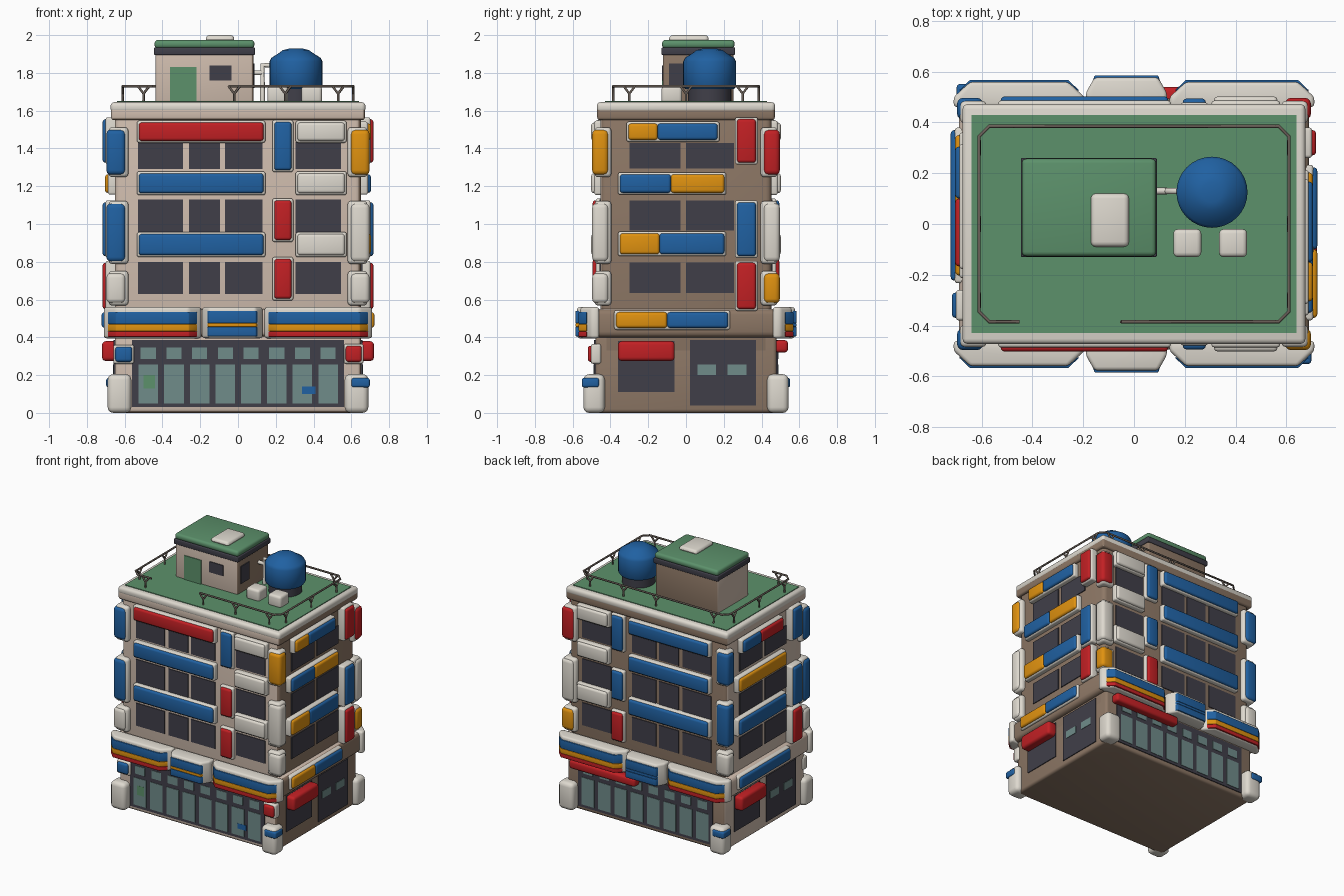
import bpy, bmesh, math
from mathutils import Matrix

if "Cube" in bpy.data.objects:
    bpy.data.objects.remove(bpy.data.objects["Cube"])


def mat(name, *rgb):
    m = bpy.data.materials.new(name)
    lin = [((c / 255 + 0.055) / 1.055) ** 2.4 for c in rgb]
    m.diffuse_color = (*lin, 1)
    m.use_nodes = True
    m.node_tree.nodes["Principled BSDF"].inputs["Base Color"].default_value = m.diffuse_color
    return m


WALL = mat("beige_wall", 208, 189, 174)
BROWN = mat("brown_wall", 142, 120, 102)
WHITE = mat("off_white", 222, 217, 207)
RED = mat("red", 194, 32, 36)
BLUE = mat("blue", 32, 97, 162)
ORANGE = mat("orange", 224, 146, 16)
DARK = mat("dark_window", 64, 63, 73)
GLASS = mat("shop_glass", 112, 140, 138)
GREEN = mat("roof_green", 92, 145, 107)
METAL = mat("rail_metal", 106, 96, 88)

# Each face is drawn as if it were the front, then turned about z
FACES = {"front": 0, "right": math.pi / 2, "back": math.pi, "left": -math.pi / 2}


def finish(name, bm, m, face="front"):
    bm.transform(Matrix.Rotation(FACES[face], 4, "Z"))
    bmesh.ops.recalc_face_normals(bm, faces=bm.faces)
    me = bpy.data.meshes.new(name)
    bm.to_mesh(me)
    bm.free()
    me.materials.append(m)
    for p in me.polygons:
        p.use_smooth = True
    me.set_sharp_from_angle(angle=math.radians(35))
    ob = bpy.data.objects.new(name, me)
    bpy.context.collection.objects.link(ob)
    return ob


def prism(name, m, pts, z0, z1, bevel=0.0, face="front"):
    bm = bmesh.new()
    base = bm.faces.new([bm.verts.new((x, y, z0)) for x, y in pts])
    top = bmesh.ops.extrude_face_region(bm, geom=[base])["geom"]
    bmesh.ops.translate(bm, vec=(0, 0, z1 - z0),
                        verts=[v for v in top if isinstance(v, bmesh.types.BMVert)])
    if bevel:
        bmesh.ops.bevel(bm, geom=bm.edges[:], offset=bevel, segments=3,
                        profile=0.5, affect="EDGES", clamp_overlap=True)
    return finish(name, bm, m, face)


def box(name, m, x0, x1, y0, y1, z0, z1, bevel=0.0, face="front"):
    return prism(name, m, [(x0, y0), (x1, y0), (x1, y1), (x0, y1)], z0, z1, bevel, face)


def brown_sides(ob):
    """Right, back and underside are brown, front and left stay beige."""
    ob.data.materials.append(BROWN)
    for p in ob.data.polygons:
        n = p.normal
        p.material_index = int(n.x > .6 or n.y > .6 or n.z < -.6)


def sign(face, name, colors, u0, u1, z0, z1, wall, out=0.05, split=None):
    """Rounded sign box with a white backing; may have two colours side by side."""
    box(name + "_backing", WHITE, u0 - .01, u1 + .01, -wall - out + .016, -wall + .03,
        z0 - .01, z1 + .01, .012, face)
    cuts = [u0, split, u1] if split is not None else [u0, u1]
    for c, a, b in zip(colors, cuts, cuts[1:]):
        box(name, c, a, b, -wall - out, -wall, z0, z1, .015, face)


def window(face, u0, u1, z0, z1, wall, name="window", m=DARK, lift=.006):
    box(name, m, u0, u1, -wall - lift, -wall + .002, z0, z1, 0, face)


# Main body
LONG, SIDE, SHOP = .452, .652, .48
brown_sides(box("tower_body", WALL, -SIDE, SIDE, -LONG, LONG, .3, 1.62, .03))
brown_sides(box("ground_floor", WALL, -SIDE, SIDE, -SHOP, SHOP, 0, .43, .02))
brown_sides(box("floor_ledge", WALL, -.69, .69, -.495, .495, .40, .55, .03))
brown_sides(box("top_band", WALL, -.672, .672, -.47, .47, 1.55, 1.62, .015))
box("parapet", WHITE, -.675, .675, -.472, .472, 1.59, 1.645, .02)
box("roof_deck", GREEN, -.64, .64, -.43, .43, 1.63, 1.65)

# Front and back floors: (window z0, z1, long sign z0, z1, vertical sign z0, z1)
ROWS = [(1.29, 1.435, 1.44, 1.537, 1.285, 1.54),
        (.95, 1.13, 1.163, 1.268, .915, 1.125),
        (.63, .80, .835, .947, .605, .815)]
SCHEMES = {"front": ([RED, BLUE, BLUE], [BLUE, RED, RED]),
           "back": ([BLUE, BLUE, BLUE], [BLUE, BLUE, RED])}
for face, (longs, verts) in SCHEMES.items():
    s = 1 if face == "front" else -1

    def span(a, b):
        return (a, b) if s > 0 else (-b, -a)

    for (w0, w1, s0, s1, v0, v1), lc, vc in zip(ROWS, longs, verts):
        for a, b in ((-.53, -.29), (-.26, -.095), (-.07, .13), (.305, .545)):
            window(face, *span(a, b), w0, w1, LONG)
        sign(face, face + "_long_sign", [lc], *span(-.525, .135), s0, s1, LONG, .05)
        sign(face, face + "_short_sign", [WHITE], *span(.315, .565), s0, s1, LONG, .05)
        sign(face, face + "_vertical_sign", [vc], *span(.192, .283), v0, v1, LONG, .042)

    # Canopies: tapered white blocks with coloured stripes round the front
    outer = ((.47, .535, BLUE), (.432, .47, ORANGE), (.402, .432, RED))
    middle = ((.475, .54, BLUE), (.455, .475, ORANGE if s > 0 else BLUE), (.405, .455, BLUE))
    for a, b, out, stripes in ((-.71, -.195, .56, outer), (-.19, .13, .577, middle),
                               (.14, .71, .56, outer)):
        a, b = span(a, b)
        t = .065 if stripes is outer else .035
        prism(face + "_canopy", WHITE,
              [(a, -.46), (a, -out + .06), (a + t, -out), (b - t, -out), (b, -out + .06), (b, -.46)],
              .395, .56, .015, face)
        for z0, z1, c in stripes:
            prism(face + "_canopy_stripe", c,
                  [(a + .02, -out + .035), (a + t, -out - .008),
                   (b - t, -out - .008), (b - .02, -out + .035)], z0, z1, .004, face)

    # Shop front with glass panes and small panes above
    window(face, -.56, .56, .03, .385, SHOP, "shop_front")
    for i in range(8):
        u = -.475 + i * .136
        window(face, u - .052, u + .052, .05, .255, SHOP, "shop_pane", GLASS, .009)
        window(face, u - .04, u + .04, .285, .345, SHOP, "shop_top_pane", GLASS, .009)
sign("front", "small_shop_sign", [BLUE], -.65, -.56, .27, .35, SHOP, .04)
sign("front", "small_shop_sign", [RED], .57, .655, .27, .355, SHOP, .04)
box("back_awning", RED, -.60, -.05, -.54, -.47, .32, .385, .018, "back")
window("front", .34, .41, .10, .14, SHOP, "shop_notice", BLUE, .0099)
window("front", -.50, -.44, .13, .20, SHOP, "shop_notice", GREEN, .0099)

# Right and left floors: (colours, split) for four rows, then vertical sign colours
SIDES = {"right": ([([ORANGE, BLUE], -.15), ([BLUE, ORANGE], -.08),
                    ([ORANGE, BLUE], -.14), ([ORANGE, BLUE], -.10)], [RED, BLUE, RED]),
         "left": ([([BLUE, RED], -.10), ([ORANGE], None),
                   ([BLUE], None), ([BLUE], None)], [BLUE, BLUE, RED])}
SPANS = [(-.305, .167, 1.445, 1.532), (-.35, .203, 1.165, 1.263),
         (-.35, .203, .84, .95), (-.37, .223, .45, .533)]
for face, (rows, verts) in SIDES.items():
    for (cols, split), (a, b, z0, z1) in zip(rows, SPANS):
        sign(face, face + "_row_sign", cols, a, b, z0, z1, SIDE, .07 if z0 < .5 else .052, split)
    for (w0, w1), (v0, v1), vc in zip(((1.295, 1.43), (.965, 1.125), (.635, .795)),
                                      ((1.325, 1.555), (.83, 1.115), (.55, .795)), verts):
        window(face, -.30, -.03, w0, w1, SIDE)
        window(face, 0, .255, w0, w1, SIDE)
        sign(face, face + "_vertical_sign", [vc], .27, .37, v0, v1, SIDE, .065)
    window(face, -.36, -.06, .11, .38, SIDE, "side_shop_window")
    window(face, .02, .37, .04, .385, SIDE, "side_shop_window")
    for u in (.11, .27):
        window(face, u - .05, u + .05, .20, .255, SIDE, "side_pane", GLASS, .009)
    box(face + "_awning", RED, -.36, -.06, -.72, -.64, .275, .38, .02, face)

# Corner signs on three floors and white blocks at the ground
CORNERS = {(-1, -1): (BLUE, BLUE, WHITE), (1, -1): (ORANGE, WHITE, WHITE),
           (1, 1): (RED, WHITE, ORANGE), (-1, 1): (BLUE, BLUE, WHITE)}
for (sx, sy), cols in CORNERS.items():
    def corner(name, m, xa, xb, ya, yb, z0, z1, bev):
        x, y = sorted((sx * xa, sx * xb)), sorted((sy * ya, sy * yb))
        box(name, m, *x, *y, z0, z1, bev)

    for c, (z0, z1) in zip(cols, ((1.26, 1.50), (.80, 1.11), (.58, .74))):
        corner("corner_sign", c, .595, .697, .41, .497, z0, z1, .025)
        corner("corner_backing", WHITE, .58, .685, .395, .485, z0 - .012, z1 + .012, .02)
    corner("corner_block", WHITE, .565, .69, .43, .543, 0, .205, .03)
    if sx * sy < 0:
        corner("corner_block_label", BLUE, .60, .698, .46, .551, .135, .185, .012)

# Rooftop hut
brown_sides(box("hut_walls", WALL, -.437, .082, -.122, .252, 1.64, 1.92, .015))
box("hut_eave", DARK, -.445, .09, -.13, .26, 1.895, 1.935, .006)
box("hut_roof", GREEN, -.442, .087, -.127, .257, 1.93, 1.975, .018)
box("hut_skylight", WHITE, -.17, -.02, -.09, .12, 1.96, 2.0, .02)
window("front", -.36, -.22, 1.65, 1.83, .122, "hut_door", GREEN)
window("front", -.15, -.035, 1.76, 1.84, .122, "hut_window")
window("right", -.09, .01, 1.72, 1.85, .082, "hut_side_window")


# Water tank: lathed profile, on a dark base
def lathe(name, m, profile, cx, cy, n=32):
    bm = bmesh.new()
    vs = [bm.verts.new((r, 0, z)) for r, z in profile]
    es = [bm.edges.new(p) for p in zip(vs, vs[1:])]
    bmesh.ops.spin(bm, geom=vs + es, cent=(0, 0, 0), axis=(0, 0, 1),
                   angle=math.tau, steps=n)
    bmesh.ops.remove_doubles(bm, verts=bm.verts[:], dist=1e-5)
    bmesh.ops.translate(bm, vec=(cx, cy, 0), verts=bm.verts[:])
    finish(name, bm, m)


lathe("water_tank", BLUE, [(0, 1.715), (.13, 1.715), (.14, 1.73), (.14, 1.86), (.13, 1.88),
                           (.09, 1.905), (.07, 1.92), (.04, 1.928), (0, 1.93)], .307, .125)
lathe("tank_base", DARK, [(0, 1.64), (.115, 1.64), (.115, 1.72), (0, 1.72)], .307, .125)
for x in (.21, .39):
    box("air_unit", WHITE, x - .055, x + .055, -.13, -.02, 1.64, 1.73, .018)


# Thin tubes: tank pipe and roof railing
def tubes(name, m, paths, radius):
    cu = bpy.data.curves.new(name, "CURVE")
    cu.dimensions, cu.bevel_depth, cu.bevel_resolution = "3D", radius, 1
    cu.use_fill_caps = True
    for path in paths:
        sp = cu.splines.new("POLY")
        sp.points.add(len(path) - 1)
        for p, co in zip(sp.points, path):
            p.co = (*co, 1)
    cu.materials.append(m)
    bpy.context.collection.objects.link(bpy.data.objects.new(name, cu))


tubes("tank_pipe", WHITE, [[(.13, .13, 1.64), (.13, .13, 1.84), (.19, .13, 1.84)],
                           [(.07, .13, 1.8), (.13, .13, 1.8)]], .014)
X, Y, T, R = .61, .385, 1.73, .04
ring = [(-.05, -Y), (X - R, -Y), (X, -Y + R), (X, Y - R), (X - R, Y),
        (-X + R, Y), (-X, Y - R), (-X, -Y + R), (-X + R, -Y), (-.45, -Y)]
paths = [[(x, y, T) for x, y in ring]]
posts = [(x, y) for y in (-Y, Y) for x in (-.5, -.02, .25, .53)]
posts += [(x, y) for x in (-X, X) for y in (-.3, 0, .3)]
for x, y in posts:
    dx, dy = (.03, 0) if abs(y) == Y else (0, .03)
    paths.append([(x, y, 1.64), (x, y, 1.69), (x + dx, y + dy, T)])
    paths.append([(x, y, 1.69), (x - dx, y - dy, T)])
tubes("roof_railing", METAL, paths, .007)
